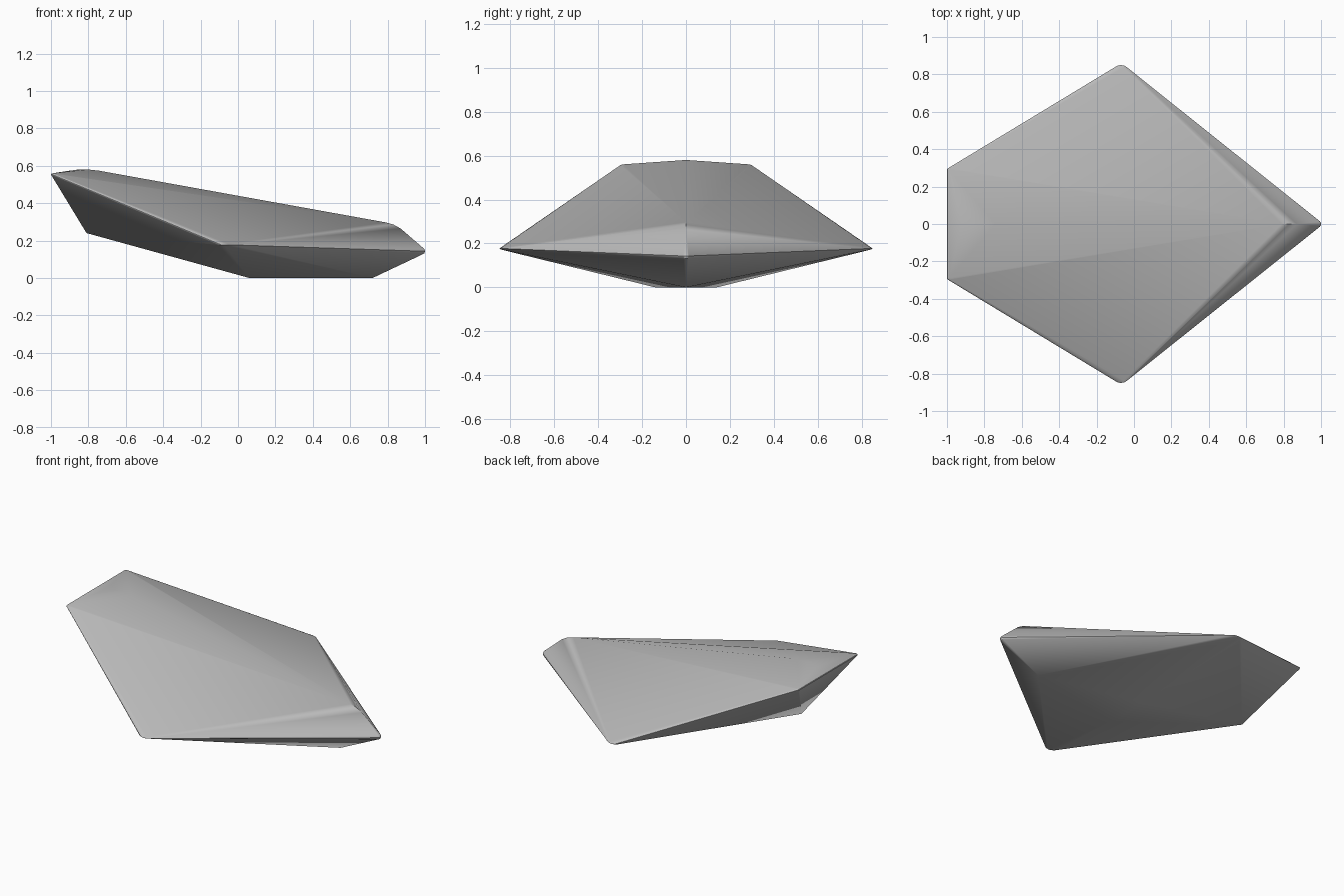
import bpy, bmesh
from math import sin, cos, pi
from mathutils import Vector

cube = bpy.data.objects.get("Cube")
if cube:
    bpy.data.objects.remove(cube, do_unlink=True)

grey = bpy.data.materials.new("stone grey")
grey.use_nodes = True
colour = (0.5, 0.5, 0.5, 1)
grey.diffuse_color = colour
grey.node_tree.nodes["Principled BSDF"].inputs["Base Color"].default_value = colour


def rounded_tip(centre, radius, height):
    """Points of a small flattened dome on both sides of a rim corner."""
    points = [Vector(centre) + Vector((0, 0, s * height)) for s in (-1, 1)]
    for layer in (-0.6, 0, 0.6):
        ring = radius * (1 - layer * layer) ** 0.5
        for i in range(16):
            a = 2 * pi * i / 16
            points.append(Vector(centre) + Vector((ring * cos(a), ring * sin(a), layer * height)))
    return points


# Centre profile: rounded crest, upper nose and keel
points = [Vector((x, 0, z)) for x, z in (
    (-0.92, 0.571), (-0.86, 0.579), (-0.80, 0.58), (-0.74, 0.573),
    (0.79, 0.297), (0.83, 0.286), (0.87, 0.264),
    (0.72, 0), (-0.81, 0.24))]

# Rounded nose
points += rounded_tip((0.98, 0, 0.143), 0.02, 0.02)

# Mirrored wing tips, rear corners and flat belly corners
for side in (-1, 1):
    points += rounded_tip((-0.07, side * 0.80, 0.177), 0.05, 0.009)
    points += rounded_tip((-0.988, side * 0.288, 0.553), 0.012, 0.007)
    points.append(Vector((0.06, side * 0.14, 0)))

# Faceted shell drawn tight around the points
bm = bmesh.new()
for p in points:
    bm.verts.new(p)
result = bmesh.ops.convex_hull(bm, input=bm.verts)
unused = {g for g in result["geom_interior"] + result["geom_unused"] if isinstance(g, bmesh.types.BMVert)}
bmesh.ops.delete(bm, geom=list(unused), context="VERTS")
bmesh.ops.dissolve_limit(bm, angle_limit=0.01, verts=bm.verts, edges=bm.edges)
bmesh.ops.recalc_face_normals(bm, faces=bm.faces)
mesh = bpy.data.meshes.new("faceted_shell")
bm.to_mesh(mesh)
bm.free()
mesh.materials.append(grey)
shell = bpy.data.objects.new("faceted_shell", mesh)
bpy.context.collection.objects.link(shell)

# Soft rim with flat main facets
bpy.context.view_layer.objects.active = shell
shell.select_set(True)
bpy.ops.object.shade_smooth_by_angle(angle=0.6)
normals = shell.modifiers.new("flat facets", "WEIGHTED_NORMAL")
normals.keep_sharp = True
